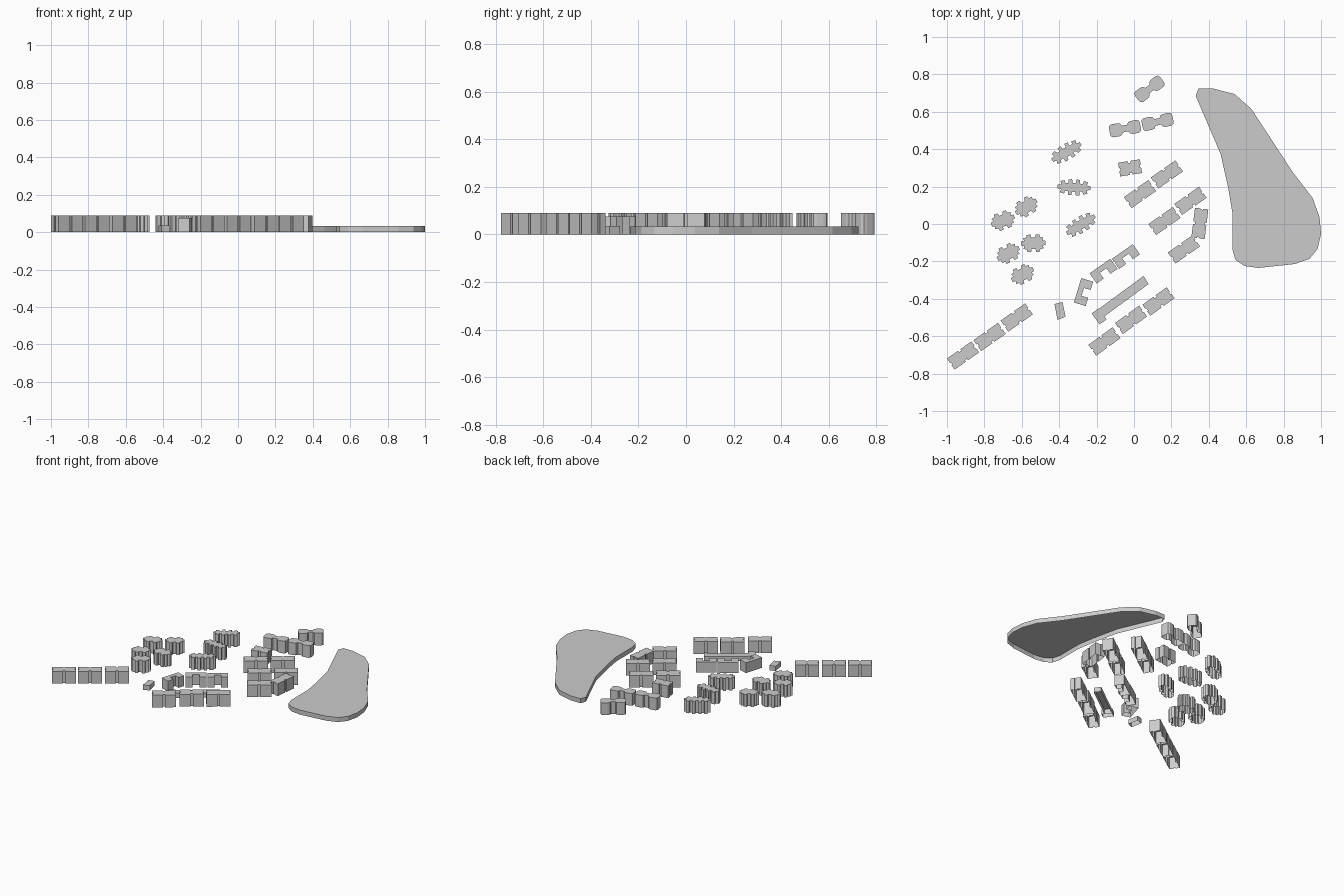
import bpy, bmesh
from math import radians, sin, cos

TALL, MID, LOW = 0.089, 0.076, 0.035


def block(name, outline, height, pos=(0, 0), angle=0):
    """Extruded footprint: roof and walls, open underneath."""
    area = sum(a[0] * b[1] - b[0] * a[1]
               for a, b in zip(outline, outline[1:] + outline[:1]))
    if area < 0:
        outline = outline[::-1]
    c, s = cos(radians(angle)), sin(radians(angle))
    pts = [(pos[0] + x * c - y * s, pos[1] + x * s + y * c) for x, y in outline]
    bm = bmesh.new()
    low = [bm.verts.new((x, y, 0)) for x, y in pts]
    top = [bm.verts.new((x, y, height)) for x, y in pts]
    bm.faces.new(top)
    n = len(pts)
    for i in range(n):
        j = (i + 1) % n
        bm.faces.new((low[i], low[j], top[j], top[i]))
    me = bpy.data.meshes.new(name)
    bm.to_mesh(me)
    bm.free()
    ob = bpy.data.objects.new(name, me)
    bpy.context.collection.objects.link(ob)
    return ob


def four_way(q):
    """Mirror a quarter outline (from +x round to +y) into a closed one."""
    half = q + [(-x, y) for x, y in reversed(q)]
    return half + [(-x, -y) for x, y in half]


def slab(length, width):
    """Rectangle with a small recess in the middle of every side."""
    a, b = length / 2, width / 2
    return four_way([(a - 0.006, 0.007), (a, 0.007), (a, b),
                     (0.007, b), (0.007, b - 0.010)])


# Footprint quarters
twin_lobe = four_way([(0.084, 0.014), (0.081, 0.028), (0.070, 0.035),
                      (0.038, 0.035), (0.022, 0.031), (0.015, 0.018)])
star_tower = four_way([(0.065, 0.011), (0.049, 0.014), (0.054, 0.029),
                       (0.036, 0.032), (0.034, 0.046), (0.014, 0.047),
                       (0.010, 0.031)])
wing_tower = four_way([(0.088, 0.010), (0.068, 0.013), (0.074, 0.030),
                       (0.052, 0.036), (0.046, 0.021), (0.031, 0.021),
                       (0.031, 0.041), (0.012, 0.043), (0.009, 0.024)])
u_shape = [(-0.068, 0.033), (0.068, 0.033), (0.068, -0.033), (0.022, -0.033),
           (0.022, 0.004), (-0.022, 0.004), (-0.022, -0.033), (-0.068, -0.033)]

# Park platform
block("park_platform",
      [(.345, .725), (.42, .725), (.537, .695), (.628, .615), (.848, .278),
       (.955, .139), (.992, .037), (1.0, -.053), (.981, -.134), (.938, -.187),
       (.858, -.214), (.666, -.235), (.591, -.225), (.543, -.193),
       (.527, -.139), (.527, .053), (.505, .187), (.463, .374), (.33, .685)],
      0.033)

# Slab apartment blocks
for i, (x, y, ang) in enumerate([
        (-.914, -.703, 35), (-.772, -.604, 35), (-.627, -.500, 35),
        (-.158, -.628, 36), (-.016, -.512, 36), (.131, -.414, 36),
        (.032, .160, 35), (.176, .265, 35),
        (.163, .016, 35), (.302, .124, 35),
        (.267, -.136, 35), (.352, .003, 83)]):
    block(f"slab_block_{i + 1}", slab(0.160, 0.072), TALL, (x, y), ang)
block("short_block", slab(0.118, 0.074), TALL, (-.021, .300), 9)

# Twin-lobed buildings
for i, (x, y, ang) in enumerate([(-.048, .510, 10), (.126, .546, 12),
                                 (.083, .722, 37)]):
    block(f"twin_building_{i + 1}", twin_lobe, TALL, (x, y), ang)

# Star-shaped towers
for i, (x, y, ang) in enumerate([(-.701, .018, 20), (-.576, .092, 32),
                                 (-.672, -.157, 28), (-.538, -.103, 2),
                                 (-.596, -.270, 28)]):
    block(f"star_tower_{i + 1}", star_tower, TALL, (x, y), ang)

# Winged towers
for i, (x, y, ang) in enumerate([(-.361, .385, 30), (-.321, .196, -3),
                                 (-.284, -.004, 32)]):
    block(f"wing_tower_{i + 1}", wing_tower, TALL, (x, y), ang)

# U-shaped school buildings
for i, (x, y, ang) in enumerate([(-.163, -.252, 35), (-.043, -.174, 35),
                                 (-.270, -.364, 73)]):
    block(f"u_building_{i + 1}", u_shape, MID, (x, y), ang)

# Low bar with end pavilion, and gate house
block("low_bar", [(.051, -.278), (.078, -.321), (-.160, -.495), (-.190, -.455)], LOW)
block("end_pavilion", [(-.227, -.478), (-.190, -.452), (-.147, -.510), (-.184, -.537)], LOW + 0.002)
block("gate_house", [(-.425, -.428), (-.382, -.417), (-.366, -.495), (-.409, -.513)], LOW)
